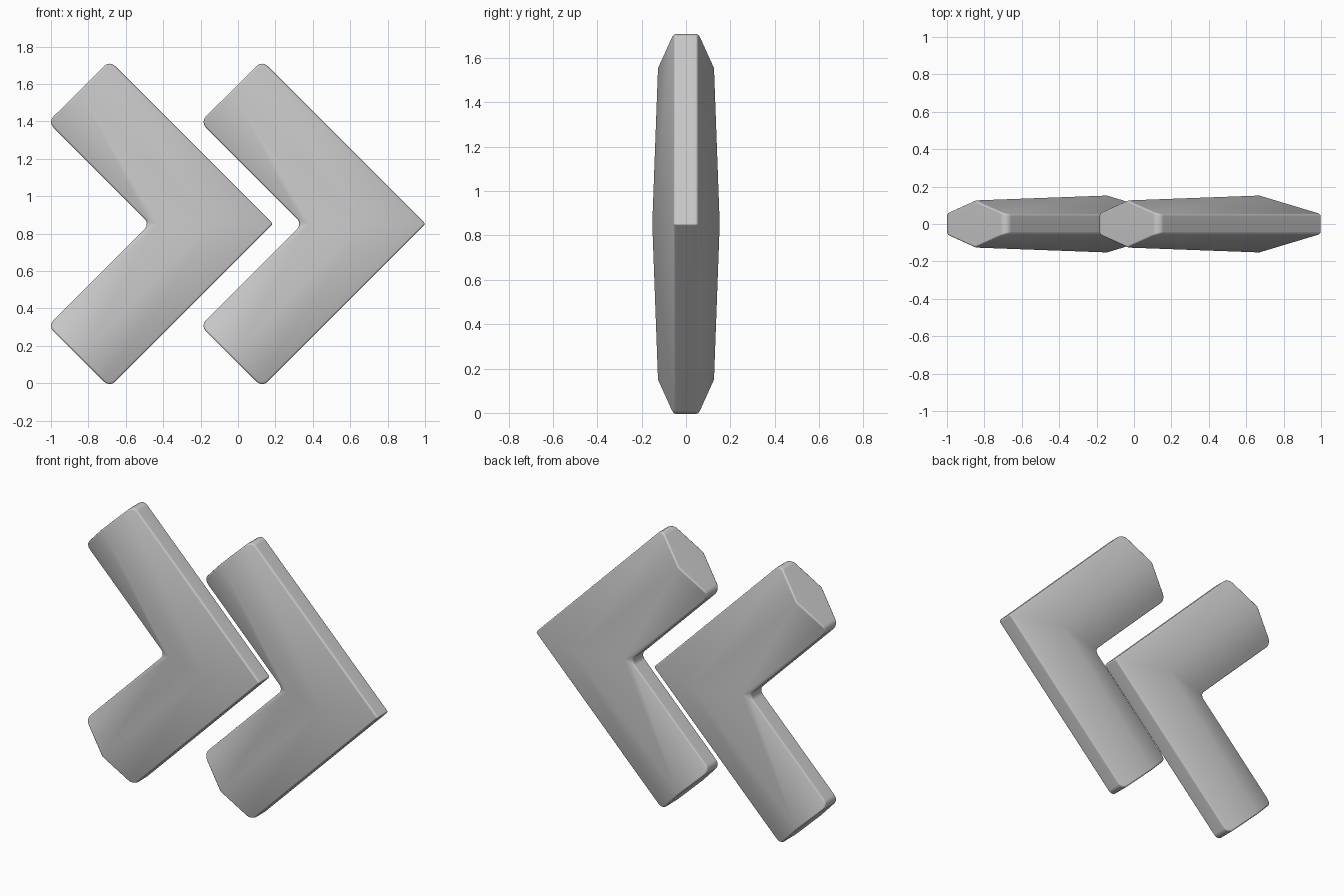
import bpy
import bmesh

if "Cube" in bpy.data.objects:
    bpy.data.objects.remove(bpy.data.objects["Cube"], do_unlink=True)

MID = 0.852          # height of the chevron tip
RIM = 0.052          # half thickness at the rim
SPACING = 0.815      # distance between the two chevrons

grey = bpy.data.materials.new("plain_grey")
grey.use_nodes = True
grey.diffuse_color = (0.6, 0.6, 0.6, 1)
grey.node_tree.nodes["Principled BSDF"].inputs["Base Color"].default_value = (0.6, 0.6, 0.6, 1)

# Upper half of one chevron: (x, height above the tip)
TIP, OUTER, END, INNER = (0.187, 0), (-0.686, 0.873), (-1.016, 0.545), (-0.471, 0)
RIDGE_END, RIDGE_BEND = (-0.851, 0.709), (-0.145, 0)


def make_chevron(name, offset):
    bm = bmesh.new()
    cache = {}

    def vert(point, y, flip):
        key = (round(point[0] + offset, 4), y, round(MID + flip * point[1], 4))
        if key not in cache:
            cache[key] = bm.verts.new(key)
        return cache[key]

    for flip in (1, -1):
        for side in (1, -1):
            # Two slopes meeting at the ridge of each arm
            tip, outer, end, inner = [vert(p, side * RIM, flip) for p in (TIP, OUTER, END, INNER)]
            ridge_end = vert(RIDGE_END, side * 0.126, flip)
            ridge_bend = vert(RIDGE_BEND, side * 0.152, flip)
            bm.faces.new((tip, outer, ridge_end, ridge_bend))
            bm.faces.new((ridge_bend, ridge_end, end, inner))
        # Flat rims along the outer and inner edges
        for a, b in ((TIP, OUTER), (END, INNER)):
            bm.faces.new((vert(a, RIM, flip), vert(b, RIM, flip),
                          vert(b, -RIM, flip), vert(a, -RIM, flip)))
        # Six-sided arm end
        bm.faces.new((vert(OUTER, RIM, flip), vert(RIDGE_END, 0.126, flip), vert(END, RIM, flip),
                      vert(END, -RIM, flip), vert(RIDGE_END, -0.126, flip), vert(OUTER, -RIM, flip)))
    bmesh.ops.recalc_face_normals(bm, faces=bm.faces)

    # Round the corners of the arm ends and the inner bend
    def is_corner(edge):
        a, b = edge.verts
        across = abs(a.co.x - b.co.x) + abs(a.co.z - b.co.z) < 0.001
        return across and a.co.x < offset
    bmesh.ops.bevel(bm, geom=[e for e in bm.edges if is_corner(e)], offset=0.04,
                    offset_type='OFFSET', segments=4, profile=0.5, affect='EDGES')
    for face in bm.faces:
        face.smooth = True

    mesh = bpy.data.meshes.new(name)
    bm.to_mesh(mesh)
    bm.free()
    mesh.materials.append(grey)
    obj = bpy.data.objects.new(name, mesh)
    bpy.context.collection.objects.link(obj)

    # Soft narrow edge around the rim and arm ends
    soft = obj.modifiers.new("soft_edges", 'BEVEL')
    soft.width = 0.01
    soft.segments = 2
    soft.limit_method = 'ANGLE'
    soft.angle_limit = 0.95
    shading = obj.modifiers.new("even_shading", 'WEIGHTED_NORMAL')
    shading.weight = 50


make_chevron("left_chevron", SPACING)
make_chevron("right_chevron", 0)
